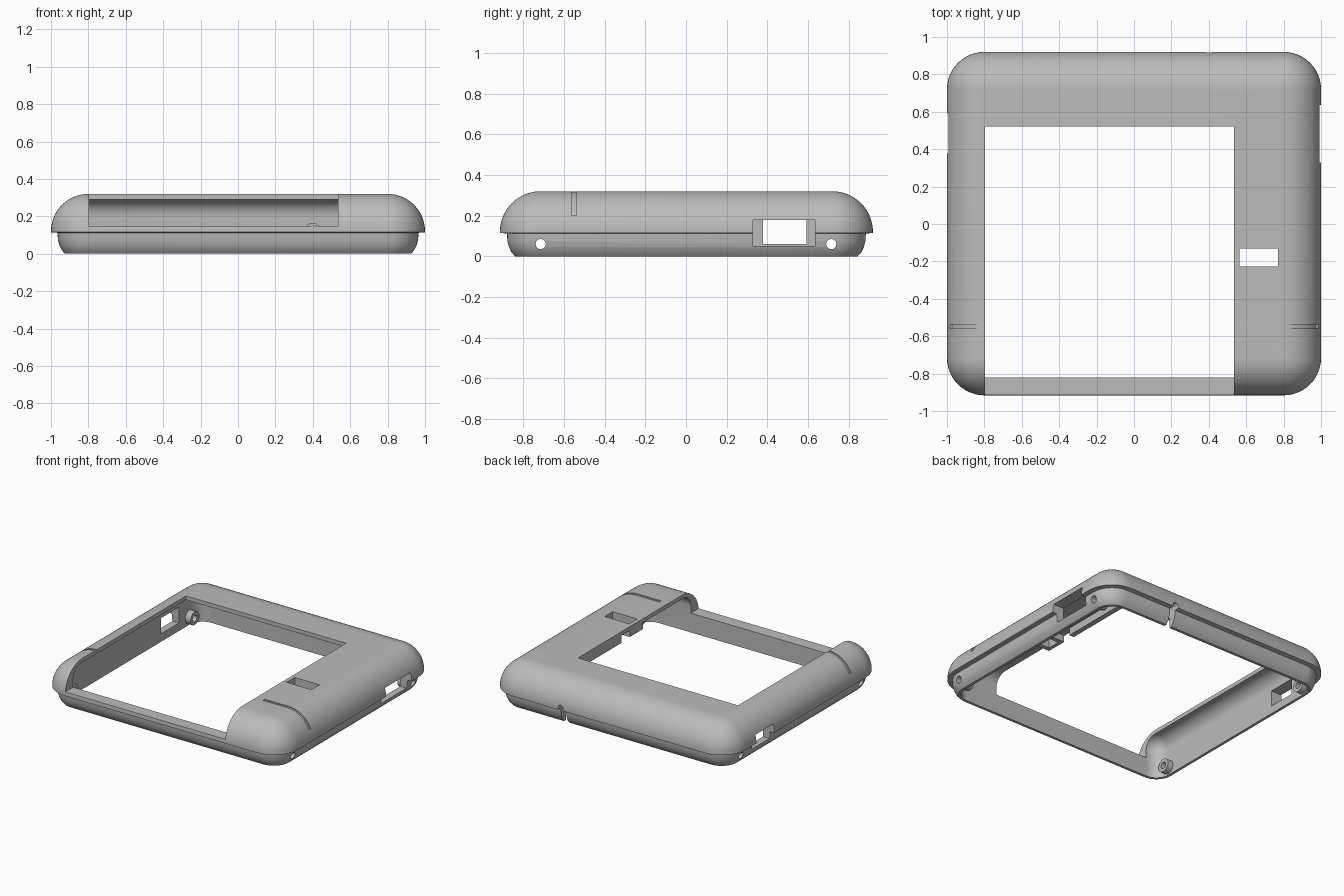
import bpy, bmesh, math
from mathutils import Matrix, Vector

if "Cube" in bpy.data.objects:
    bpy.data.objects.remove(bpy.data.objects["Cube"])

grey = bpy.data.materials.new("plain grey")
grey.use_nodes = True
COLOUR = (0.5, 0.5, 0.5, 1)
grey.diffuse_color = COLOUR
grey.node_tree.nodes["Principled BSDF"].inputs["Base Color"].default_value = COLOUR

HX, HY, CY, R = 1.0, 0.918, 0.002, 0.2


def finish(name, bm):
    bmesh.ops.recalc_face_normals(bm, faces=bm.faces)
    me = bpy.data.meshes.new(name)
    bm.to_mesh(me)
    bm.free()
    ob = bpy.data.objects.new(name, me)
    bpy.context.collection.objects.link(ob)
    me.materials.append(grey)
    return ob


def box(name, x, y, z):
    bm = bmesh.new()
    size = Matrix.Diagonal((x[1] - x[0], y[1] - y[0], z[1] - z[0], 1))
    mid = Vector((sum(x), sum(y), sum(z))) / 2
    bmesh.ops.create_cube(bm, size=1, matrix=Matrix.Translation(mid) @ size)
    return finish(name, bm)


def rod(name, radius, start, end):
    start, end = Vector(start), Vector(end)
    axis = end - start
    bm = bmesh.new()
    turn = axis.to_track_quat('Z', 'Y').to_matrix().to_4x4()
    bmesh.ops.create_cone(bm, cap_ends=True, segments=24, radius1=radius, radius2=radius,
                          depth=axis.length, matrix=Matrix.Translation((start + end) / 2) @ turn)
    return finish(name, bm)


def combine(body, tool, operation):
    mod = body.modifiers.new(operation, 'BOOLEAN')
    mod.object, mod.operation, mod.solver = tool, operation, 'EXACT'
    bpy.context.view_layer.update()
    result = bpy.data.meshes.new_from_object(
        body.evaluated_get(bpy.context.evaluated_depsgraph_get()))
    body.modifiers.clear()
    body.data = result
    bpy.data.objects.remove(tool)


def arc(inset, z, radius, steps):
    """Quarter round rising inward from a wall, as (inset, height) pairs."""
    angles = [math.pi / 2 * i / steps for i in range(steps + 1)]
    return [(inset + radius * (1 - math.cos(a)), z + radius * math.sin(a)) for a in angles]


def ring(bm, inset, z, steps=12):
    """Rounded rectangle of vertices at one height."""
    r = max(R - inset, 0.004)
    verts = []
    for q, (sx, sy) in enumerate([(1, 1), (-1, 1), (-1, -1), (1, -1)]):
        cx, cy = sx * (HX - inset - r), CY + sy * (HY - inset - r)
        for i in range(steps + 1):
            a = math.pi / 2 * (q + i / steps)
            verts.append(bm.verts.new((cx + r * math.cos(a), cy + r * math.sin(a), z)))
    return verts


# Hollow shell: cavity ceiling, down the inside, round the rim, up the outside
inside = [(0.095, 0)] + arc(0.095, 0.2, 0.09, 8)
outside = [(0.075, 0), (0.057, 0.02), (0.045, 0.045), (0.037, 0.075), (0.035, 0.112),
           (0, 0.115)] + arc(0, 0.12, 0.2, 14)
bm = bmesh.new()
rings = [ring(bm, *p) for p in inside[::-1] + outside]
for a, b in zip(rings, rings[1:]):
    for i in range(len(a)):
        j = (i + 1) % len(a)
        bm.faces.new((a[i], a[j], b[j], b[i]))
bm.faces.new(rings[0])
bm.faces.new(rings[-1])
shell = finish("case_shell", bm)

# Inner ribs, switch housing, cable support and screw bosses
combine(shell, box("window_rib", (0.536, 0.575), (0.0, 0.515), (0.235, 0.3)), 'UNION')
combine(shell, box("switch_housing", (0.538, 0.8), (-0.26, -0.1), (0.24, 0.3)), 'UNION')
combine(shell, rod("cable_support", 0.045, (0.4, 0.79, 0.12), (0.4, 0.85, 0.12)), 'UNION')
for side in (-1, 1):
    for y in (-0.715, 0.715):
        combine(shell, rod("screw_boss", 0.05, (side * 0.86, y, 0.06),
                           (side * 0.915, y, 0.06)), 'UNION')

# Screen window, open through the front wall
combine(shell, box("window_cut", (-0.797, 0.535), (-1.2, 0.52), (0.145, 0.6)), 'DIFFERENCE')
# Switch slot and side ports
combine(shell, box("slot_cut", (0.565, 0.77), (-0.228, -0.132), (0.1, 0.5)), 'DIFFERENCE')
combine(shell, box("right_port_cut", (0.8, 1.2), (0.33, 0.635), (0.05, 0.178)), 'DIFFERENCE')
combine(shell, box("left_port_cut", (-1.2, -0.8), (0.378, 0.592), (0.06, 0.178)), 'DIFFERENCE')
# Cable notch in the back wall with a rounded top
combine(shell, box("notch_cut", (0.378, 0.422), (0.7, 1.2), (-0.1, 0.13)), 'DIFFERENCE')
combine(shell, rod("notch_top_cut", 0.022, (0.4, 0.7, 0.13), (0.4, 1.2, 0.13)), 'DIFFERENCE')
# Screw holes
for side in (-1, 1):
    for y in (-0.715, 0.715):
        combine(shell, rod("screw_cut", 0.025, (side * 0.8, y, 0.06),
                           (side * 1.1, y, 0.06)), 'DIFFERENCE')

# Thin grooves across the shoulders near the front
for side, reach in ((-1, 0.78), (1, 0.6)):
    curve = [p for p in arc(0, 0.12, 0.2, 14) if p[1] > 0.2]
    low = [(side * (HX - d - 0.008), z - 0.006) for d, z in curve]
    path = low + [(side * reach, 0.312), (side * reach, 0.4), (side * 1.1, 0.4),
                  (side * 1.1, low[0][1])]
    bm = bmesh.new()
    face = bm.faces.new([bm.verts.new((x, -0.56, z)) for x, z in path])
    new = bmesh.ops.extrude_face_region(bm, geom=[face])["geom"]
    bmesh.ops.translate(bm, vec=(0, 0.022, 0),
                        verts=[v for v in new if isinstance(v, bmesh.types.BMVert)])
    combine(shell, finish("groove_cut", bm), 'DIFFERENCE')

# Smooth rounded walls, crisp cut edges
bpy.ops.object.select_all(action='DESELECT')
shell.select_set(True)
bpy.context.view_layer.objects.active = shell
bpy.ops.object.shade_smooth_by_angle(angle=math.radians(30))
